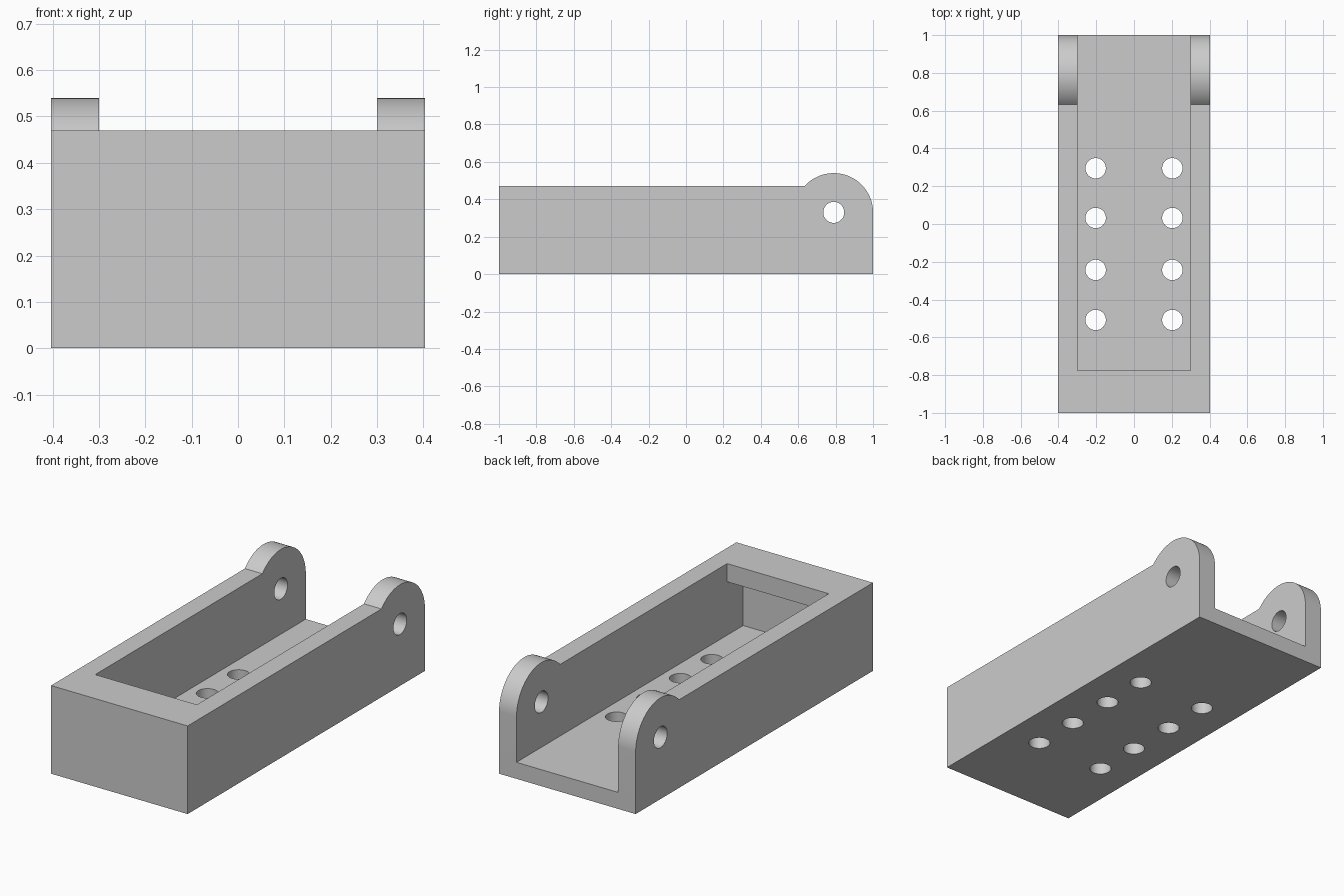
import bpy
import bmesh
from math import sin, cos, asin, pi

cube = bpy.data.objects.get("Cube")
if cube:
    bpy.data.objects.remove(cube)

# Main dimensions
HALF_W, INNER_W = 0.403, 0.3
RIM, FLOOR = 0.47, 0.088
PIVOT_Y, PIVOT_Z, LUG_R = 0.79, 0.33, 0.21

grey = bpy.data.materials.new("plain grey")
grey.use_nodes = True
colour = (0.6, 0.6, 0.6, 1)
grey.diffuse_color = colour
grey.node_tree.nodes["Principled BSDF"].inputs["Base Color"].default_value = colour


def extrude_x(name, profile, half):
    """Extrude a closed (y, z) profile symmetrically across x."""
    bm = bmesh.new()
    face = bm.faces.new([bm.verts.new((-half, y, z)) for y, z in profile])
    out = bmesh.ops.extrude_face_region(bm, geom=[face])
    moved = [v for v in out["geom"] if isinstance(v, bmesh.types.BMVert)]
    bmesh.ops.translate(bm, verts=moved, vec=(2 * half, 0, 0))
    bmesh.ops.recalc_face_normals(bm, faces=bm.faces)
    mesh = bpy.data.meshes.new(name)
    bm.to_mesh(mesh)
    bm.free()
    mesh.materials.append(grey)
    obj = bpy.data.objects.new(name, mesh)
    bpy.context.collection.objects.link(obj)
    return obj


def drill(name, location, radius, depth, rotation=(0, 0, 0)):
    bpy.ops.mesh.primitive_cylinder_add(
        vertices=48, radius=radius, depth=depth, location=location, rotation=rotation)
    obj = bpy.context.object
    obj.name = name
    obj.data.materials.append(grey)
    return obj


# Solid side outline with the rounded hinge lug at the back
start, steps = pi - asin((RIM - PIVOT_Z) / LUG_R), 40
arc = [(PIVOT_Y + LUG_R * cos(start * (1 - i / steps)),
        PIVOT_Z + LUG_R * sin(start * (1 - i / steps))) for i in range(steps, -1, -1)]
arc = arc[::-1]
body = extrude_x("channel_body", [(-1, 0), (-1, RIM)] + arc + [(1, 0)], HALF_W)

# Channel, open at the back, with an undercut beneath the front lip
cutters = [extrude_x("channel_cutter", [
    (-0.91, FLOOR), (1.2, FLOOR), (1.2, 0.8), (-0.775, 0.8),
    (-0.775, 0.373), (-0.91, 0.373)], INNER_W)]

# Two rows of floor holes and the hinge pin hole
for side in (-1, 1):
    for y in (-0.508, -0.243, 0.032, 0.295):
        cutters.append(drill("floor_hole_cutter", (side * 0.203, y, 0.04), 0.054, 0.2))
cutters.append(drill("pin_hole_cutter", (0, PIVOT_Y, PIVOT_Z), 0.056, 1.2, (0, pi / 2, 0)))

bpy.ops.object.select_all(action="DESELECT")
bpy.context.view_layer.objects.active = body
body.select_set(True)
for cutter in cutters:
    cutter.hide_render = True
    mod = body.modifiers.new("cut", "BOOLEAN")
    mod.operation, mod.solver, mod.object = "DIFFERENCE", "EXACT", cutter
    bpy.ops.object.modifier_apply(modifier=mod.name)
    bpy.data.objects.remove(cutter)

bpy.ops.object.shade_smooth_by_angle(angle=pi / 6)
